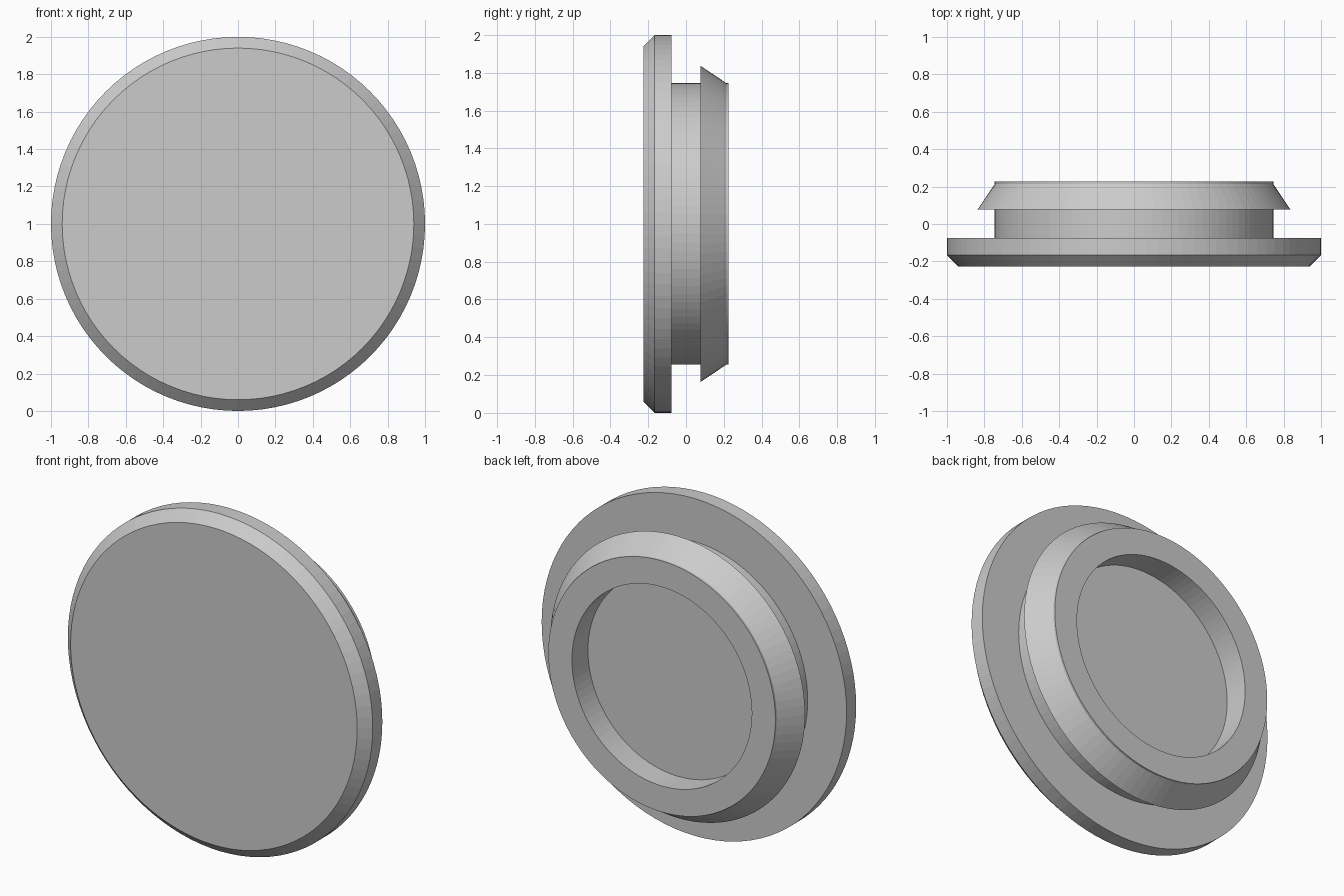
import bpy
import bmesh
import math
from mathutils import Matrix, Vector

cube = bpy.data.objects.get("Cube")
if cube:
    bpy.data.objects.remove(cube, do_unlink=True)

SEGMENTS = 96

# Plain grey material
grey = bpy.data.materials.new("light_grey")
grey.use_nodes = True
colour = (0.6, 0.6, 0.6, 1)
grey.diffuse_color = colour
grey.node_tree.nodes["Principled BSDF"].inputs["Base Color"].default_value = colour

# Half section as (radius, y), from the front centre round to the recess floor
profile = [
    (0, -0.226), (0.94, -0.226), (1, -0.166), (1, -0.076),    # bevelled cap
    (0.745, -0.076), (0.745, 0.078),                          # neck
    (0.836, 0.078), (0.745, 0.213), (0.745, 0.226),           # snap-in barb
    (0.59, 0.226), (0.59, 0.076), (0, 0.076),                 # rear recess
]


def revolve(name, points, material):
    """Turn a half section about the y axis into a closed solid."""
    bm = bmesh.new()
    verts = [bm.verts.new((r, y, 0)) for r, y in points]
    edges = [bm.edges.new(pair) for pair in zip(verts, verts[1:])]
    bmesh.ops.spin(bm, geom=verts + edges, cent=(0, 0, 0), axis=(0, 1, 0),
                   angle=math.tau, steps=SEGMENTS, use_merge=False)
    bmesh.ops.remove_doubles(bm, verts=bm.verts[:], dist=0.0001)
    # Merge the centre fans into single flat discs
    hubs = [v for v in bm.verts if math.hypot(v.co.x, v.co.z) < 0.001]
    bmesh.ops.dissolve_verts(bm, verts=hubs)
    bmesh.ops.recalc_face_normals(bm, faces=bm.faces[:])
    bmesh.ops.transform(bm, matrix=Matrix.Translation(Vector((0, 0, 1))), verts=bm.verts[:])
    mesh = bpy.data.meshes.new(name)
    bm.to_mesh(mesh)
    bm.free()
    mesh.materials.append(material)
    obj = bpy.data.objects.new(name, mesh)
    bpy.context.collection.objects.link(obj)
    return obj


revolve("round_snap_plug", profile, grey)
